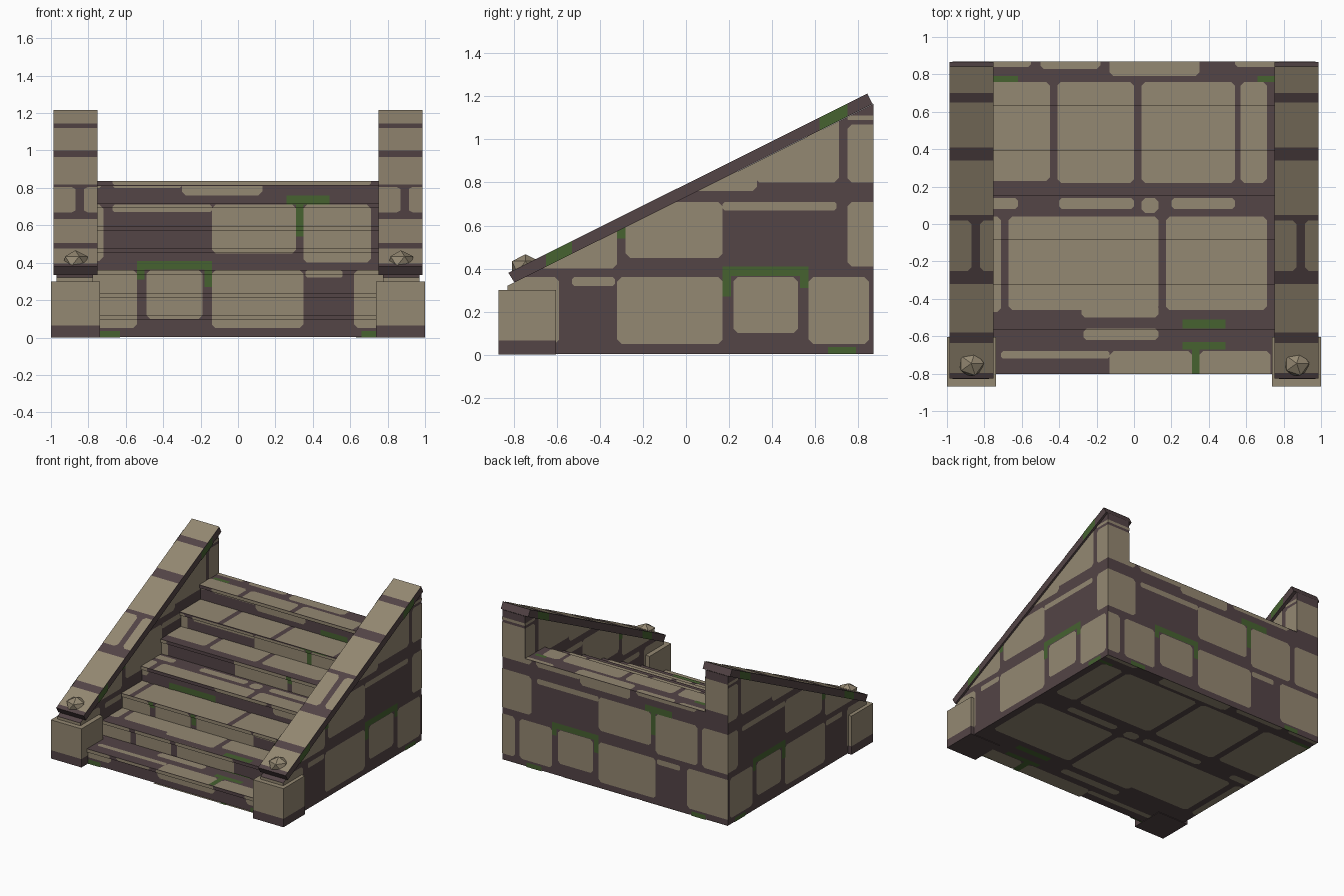
import bpy
import bmesh
from mathutils import Vector

cube = bpy.data.objects.get("Cube")
if cube:
    bpy.data.objects.remove(cube, do_unlink=True)


def material(name, colour):
    mat = bpy.data.materials.new(name)
    mat.use_nodes = True
    mat.diffuse_color = (*colour, 1)
    mat.node_tree.nodes["Principled BSDF"].inputs["Base Color"].default_value = (*colour, 1)
    return mat


MORTAR = material("dark mortar", (0.087, 0.058, 0.061))
STONE = material("beige stone", (0.296, 0.246, 0.168))
MOSS = material("green moss", (0.061, 0.122, 0.03))


def finish(name, bm, mats):
    mesh = bpy.data.meshes.new(name)
    bm.to_mesh(mesh)
    bm.free()
    for mat in mats:
        mesh.materials.append(mat)
    obj = bpy.data.objects.new(name, mesh)
    bpy.context.collection.objects.link(obj)
    return obj


def prism(name, profile, x0, x1, mat):
    """Extrude a (y, z) profile along x."""
    bm = bmesh.new()
    face = bm.faces.new([bm.verts.new((x0, y, z)) for y, z in profile])
    new = bmesh.ops.extrude_face_region(bm, geom=[face])["geom"]
    verts = [v for v in new if isinstance(v, bmesh.types.BMVert)]
    bmesh.ops.translate(bm, vec=(x1 - x0, 0, 0), verts=verts)
    bmesh.ops.recalc_face_normals(bm, faces=bm.faces)
    return finish(name, bm, [mat])


def box_profile(y0, y1, z0, z1):
    return [(y0, z0), (y1, z0), (y1, z1), (y0, z1)]


def clip(poly, region):
    """Clip a polygon by a convex counter-clockwise region."""
    for a, b in zip(region, region[1:] + region[:1]):
        def side(p):
            return (b[0] - a[0]) * (p[1] - a[1]) - (b[1] - a[1]) * (p[0] - a[0])
        out = []
        for p, q in zip(poly, poly[1:] + poly[:1]):
            sp, sq = side(p), side(q)
            if sp >= 0:
                out.append(p)
            if sp * sq < 0:
                t = sp / (sp - sq)
                out.append((p[0] + t * (q[0] - p[0]), p[1] + t * (q[1] - p[1])))
        poly = out
        if len(poly) < 3:
            return []
    return poly


def rounded(u0, u1, v0, v1):
    c = min(0.02, (u1 - u0) / 4, (v1 - v0) / 4)
    return [(u0 + c, v0), (u1 - c, v0), (u1, v0 + c), (u1, v1 - c),
            (u1 - c, v1), (u0 + c, v1), (u0, v1 - c), (u0, v0 + c)]


def rect(u0, u1, v0, v1):
    return [(u0, v0), (u1, v0), (u1, v1), (u0, v1)]


def paint(bm, pattern, origin, a, b, normal, region):
    """Lay thin stone and moss plates of a pattern on a flat surface."""
    origin, a, b, normal = map(Vector, (origin, a, b, normal))
    normal.normalize()
    for index, patches in enumerate(pattern):
        for patch in patches:
            shape = rounded(*patch) if index == 0 else rect(*patch)
            poly = clip(shape, region)
            if not poly:
                continue
            lift = normal * (0.002 + 0.002 * index)
            face = bm.faces.new([bm.verts.new(origin + a * u + b * v + lift) for u, v in poly])
            face.normal_update()
            if face.normal.dot(normal) < 0:
                face.normal_flip()
            face.material_index = index


# Masonry patterns: stones first, then moss, as (u0, u1, v0, v1)
WALL = ([(-1.05, -0.86, 0.05, 0.36), (-0.82, -0.54, 0.05, 0.36), (-0.49, -0.19, 0.1, 0.36),
         (-0.14, 0.35, 0.05, 0.36), (0.36, 0.56, 0.32, 0.36), (0.62, 1.05, 0.05, 0.36),
         (-1.05, -0.72, 0.41, 0.71), (-0.67, -0.14, 0.67, 0.71), (-0.14, 0.31, 0.45, 0.71),
         (0.35, 0.71, 0.4, 0.71), (0.75, 1.05, 0.4, 0.71), (-0.3, 0.13, 0.76, 1),
         (-0.68, -0.29, 0.8, 1.2), (-1.05, -0.72, 0.8, 1.07), (0.18, 0.7, 0.81, 1),
         (0.75, 1.05, 0.86, 1.1), (-1.05, -0.72, 1.09, 1.11)],
        [(-0.5, -0.14, 0.365, 0.41), (-0.18, -0.14, 0.27, 0.37), (-0.54, -0.5, 0.31, 0.41),
         (-0.76, -0.63, 0, 0.035), (0.66, 0.78, 0, 0.035), (0.26, 0.49, 0.71, 0.76),
         (0.31, 0.35, 0.54, 0.71)])
TREAD = ([(-0.67, 0.13, -0.46, 0.04), (0.17, 0.71, -0.46, 0.04), (-0.8, -0.71, -0.47, 0.04),
          (-0.28, 0.13, -0.5, -0.43), (-0.8, -0.45, 0.23, 0.76), (-0.41, 0, 0.22, 0.76),
          (0.04, 0.54, 0.22, 0.76), (0.57, 0.71, 0.22, 0.76), (-0.8, -0.62, 0.08, 0.14),
          (-0.4, 0, 0.08, 0.14), (0.04, 0.13, 0.06, 0.14), (0.2, 0.54, 0.08, 0.14),
          (-0.27, 0.13, -0.62, -0.56), (-0.71, -0.13, -0.72, -0.68), (-0.13, 0.31, -0.82, -0.68),
          (0.35, 0.73, -0.82, -0.68), (-0.8, -0.55, 0.84, 0.9), (-0.5, -0.18, 0.83, 0.9),
          (-0.13, 0.35, 0.79, 0.9), (0.54, 0.8, 0.84, 0.9)],
         [(0.26, 0.49, -0.56, -0.51), (0.26, 0.49, -0.67, -0.63), (0.31, 0.35, -0.8, -0.67),
          (-0.75, -0.62, 0.76, 0.79), (0.66, 0.75, 0.76, 0.79)])
COPING = ([(-1, 1, 0.03, 0.19), (-1, 1, 0.245, 0.505), (-1, 0, 0.575, 0.845),
           (0.045, 1, 0.575, 0.845), (-1, 1, 0.875, 1.165), (-1, 1, 1.235, 1.475),
           (-1, 1, 1.525, 1.7)], [])
COPING_SIDE = ([], [(-0.65, -0.53, -1, 2), (0.62, 0.75, -1, 2)])
EDGE = ([(-0.67, 0.71, 0.815, 0.85)], [])

BACK, FLOOR = 0.87, 0.004
STEPS, RISE, RUN, LIP = 7, 0.1195, 0.239, 0.015
INNER, OUTER = 0.775, 0.97
X, Y, Z = (1, 0, 0), (0, 1, 0), (0, 0, 1)

# Stairs: one stepped body with a projecting lip on every tread
profile = [(BACK, FLOOR)]
plates = bmesh.new()
for i in range(STEPS):
    y, low, top = -0.803 + RUN * i, RISE * i, RISE * (i + 1)
    under = top - 0.025
    profile += [(y + LIP, max(low, FLOOR)), (y + LIP, under), (y, under), (y, top)]
    far = min(y + RUN + LIP, BACK)
    paint(plates, WALL, (0, y + LIP, 0), X, Z, (0, -1, 0), rect(-INNER, INNER, low, under))
    nose = EDGE if i == STEPS - 1 else WALL
    paint(plates, nose, (0, y, 0), X, Z, (0, -1, 0), rect(-INNER, INNER, under, top))
    paint(plates, TREAD, (0, 0, top), X, Y, Z, rect(-INNER, INNER, y, far))
profile.append((BACK, RISE * STEPS))
prism("stairs", profile, -INNER, INNER, MORTAR)
finish("stair_stones", plates, [STONE, MOSS])

# Back and underside masonry
plates = bmesh.new()
height = RISE * STEPS
for region in (rect(-OUTER, OUTER, 0, height), rect(-OUTER, -INNER, height, 1.15),
               rect(INNER, OUTER, height, 1.15)):
    paint(plates, WALL, (0, BACK, 0), (-1, 0, 0), Z, Y, region)
paint(plates, TREAD, (0, 0, FLOOR), (1.29, 0, 0), Y, (0, 0, -1), rect(-0.75, 0.75, -0.8, BACK))
finish("back_and_base_stones", plates, [STONE, MOSS])

SHIFT = 0.03
wall_profile = [(-0.83, FLOOR), (BACK, FLOOR), (BACK, 1.165), (-0.83, 0.32)]
wall_region = [(SHIFT - y, z) for y, z in reversed(wall_profile)]
coping_profile = [(-0.797, 0.335), (0.867, 1.165), (0.842, 1.213), (-0.825, 0.38)]

for side, s in (("left", 1), ("right", -1)):
    # Sloping side wall
    prism(side + "_wall", wall_profile, s * INNER, s * OUTER, MORTAR)
    plates = bmesh.new()
    for x, n in ((OUTER, s), (INNER, -s)):
        paint(plates, WALL, (s * x, SHIFT, 0), (0, -1, 0), Z, (n, 0, 0), wall_region)
    paint(plates, ([(-1, 1, 0, 0.5)], []), (s * 0.8725, -0.83, 0), X, Z, (0, -1, 0),
          rect(-0.097, 0.097, 0.2, 0.32))
    finish(side + "_wall_stones", plates, [STONE, MOSS])

    # Coping slab along the top of the wall
    middle = s * 0.868
    half = 0.118
    prism(side + "_coping", coping_profile, middle - half, middle + half, MORTAR)
    plates = bmesh.new()
    paint(plates, COPING, (middle, -0.825, 0.38), X, (0, 1, 0.5), (0, -0.5, 1),
          rect(-half, half, 0, 1.667))
    for n in (-1, 1):
        paint(plates, COPING_SIDE, (middle + n * half, 0, 0), Y, Z, (n, 0, 0), coping_profile)
    finish(side + "_coping_stones", plates, [STONE, MOSS])

    # Front post with a dark foot
    prism(side + "_post_foot", box_profile(-0.87, -0.605, 0, 0.065), s * 0.737, s, MORTAR)
    prism(side + "_post", box_profile(-0.87, -0.605, 0.065, 0.3), s * 0.737, s, STONE)

    # Faceted knob on the lower end of the coping
    bm = bmesh.new()
    bmesh.ops.create_icosphere(bm, subdivisions=1, radius=0.075)
    knob = finish(side + "_knob", bm, [STONE])
    knob.location = (s * 0.87, -0.745, 0.408)
    knob.scale.z = 0.78
